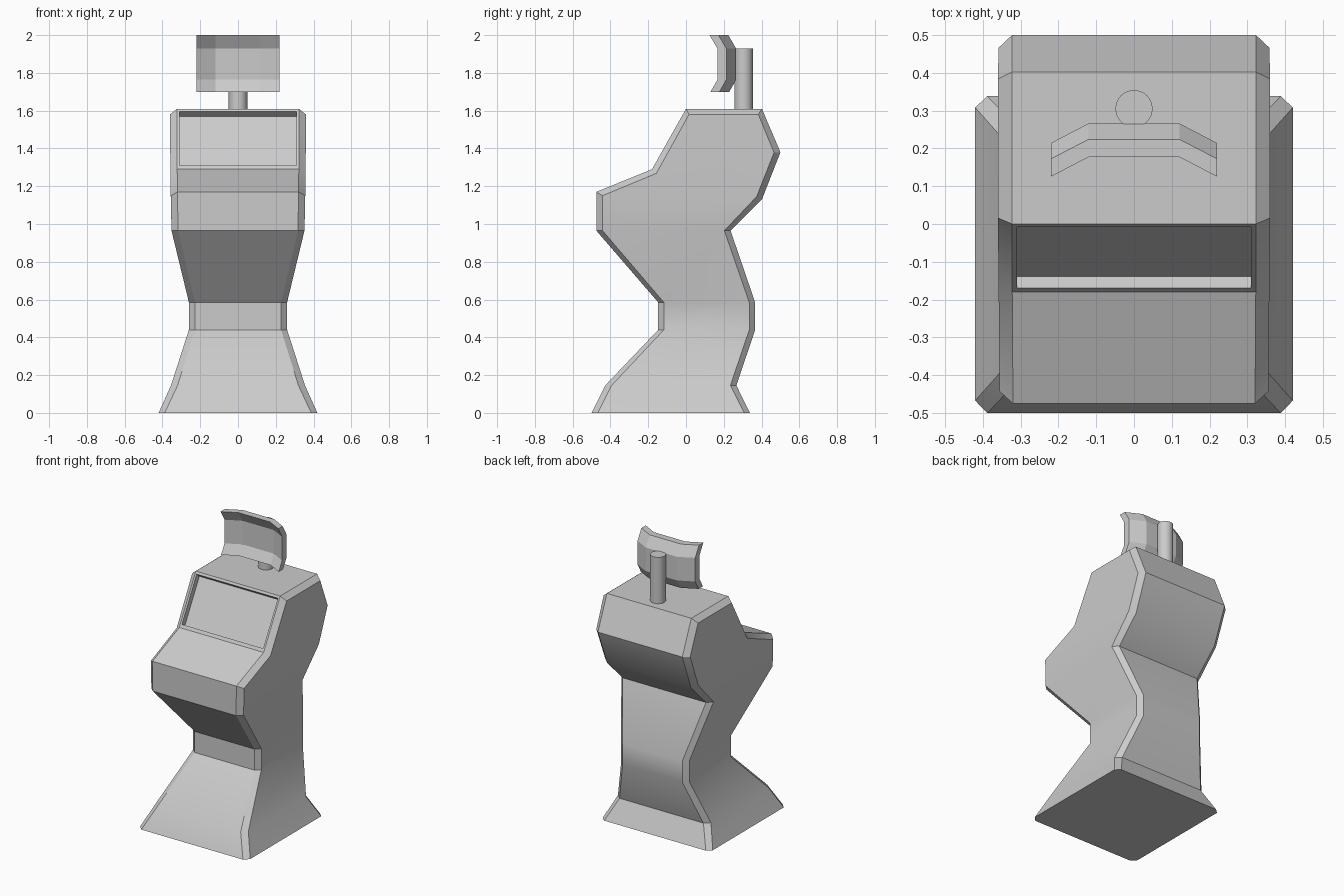
import bpy, bmesh, math
from mathutils import Vector

if "Cube" in bpy.data.objects:
    bpy.data.objects.remove(bpy.data.objects["Cube"])


def finish(bm, name, angle=None):
    bmesh.ops.recalc_face_normals(bm, faces=bm.faces)
    mesh = bpy.data.meshes.new(name)
    bm.to_mesh(mesh)
    bm.free()
    obj = bpy.data.objects.new(name, mesh)
    bpy.context.collection.objects.link(obj)
    if angle is not None:
        bpy.ops.object.select_all(action='DESELECT')
        obj.select_set(True)
        bpy.context.view_layer.objects.active = obj
        bpy.ops.object.shade_smooth_by_angle(angle=math.radians(angle))
    return obj


# Cabinet side outlines, bottom to top: (y, z) of the front/back panels,
# and (y, z) of the slightly smaller side panels behind the chamfer
front = [(-.5, 0), (-.428, .145), (-.147, .44), (-.147, .585),
         (-.475, .965), (-.475, 1.17), (-.18, 1.29), (0, 1.61)]
front_side = [(-.467, 0), (-.394, .145), (-.117, .44), (-.117, .585),
              (-.442, .965), (-.442, 1.15), (-.157, 1.268), (.016, 1.58)]
back = [(.338, 0), (.267, .145), (.366, .44), (.366, .585),
        (.236, .965), (.402, 1.13), (.5, 1.38), (.402, 1.61)]
back_side = [(.308, 0), (.235, .145), (.335, .44), (.335, .585),
             (.203, .965), (.374, 1.145), (.466, 1.378), (.383, 1.58)]
panel_w = [.388, .32, .228, .228, .318, .32, .322, .322]
side_w = [.42, .355, .26, .26, .352, .356, .358, .36]

# Cabinet body: wrap panel, chamfers and side skins
bm = bmesh.new()
verts = {}
for s in (-1, 1):
    for key, pts, ws in (('F', front, panel_w), ('f', front_side, side_w),
                         ('b', back_side, side_w), ('B', back, panel_w)):
        verts[key, s] = [bm.verts.new((s * w, y, z)) for (y, z), w in zip(pts, ws)]
ring = [('F', -1), ('F', 1), ('f', 1), ('b', 1), ('B', 1), ('B', -1), ('b', -1), ('f', -1)]
for j, key in enumerate(ring):
    a, b = verts[key], verts[ring[(j + 1) % 8]]
    for i in range(7):
        face = bm.faces.new((a[i], b[i], b[i + 1], a[i + 1]))
        if j == 0 and i == 6:
            screen = face
bm.faces.new([verts[k][0] for k in ring])
T = {k: verts[k][7] for k in ring}
bm.faces.new([T[k] for k in (('F', -1), ('F', 1), ('B', 1), ('B', -1))])
for s in (-1, 1):
    bm.faces.new([T[k, s] for k in 'FfbB'])
bmesh.ops.recalc_face_normals(bm, faces=bm.faces)

# Recessed screen
bmesh.ops.inset_individual(bm, faces=[screen], thickness=.017)
slope = Vector((0, .18, .32)).normalized()
mid = screen.calc_center_median().z
for v in screen.verts:
    v.co += slope * (.011 if v.co.z < mid else -.005)
inner = bmesh.ops.extrude_discrete_faces(bm, faces=[screen])['faces'][0]
bmesh.ops.translate(bm, verts=inner.verts, vec=(0, .03, -.026))
finish(bm, "cabinet", 30)

# Sign post
bm = bmesh.new()
bmesh.ops.create_cone(bm, cap_ends=True, segments=32, radius1=.049, radius2=.049, depth=.34)
bmesh.ops.translate(bm, verts=bm.verts, vec=(0, .305, 1.76))
finish(bm, "sign_post", 30)

# Curved sign panel: bent in plan and in section, then thickened
bm = bmesh.new()
grid = [[bm.verts.new((x, y + dy, z)) for x, y in ((-.22, .125), (-.12, .177), (.12, .177), (.22, .125))]
        for dy, z in ((.005, 1.7), (.042, 1.765), (.042, 1.928), (0, 2.0))]
for lo, hi in zip(grid, grid[1:]):
    for i in range(3):
        bm.faces.new((lo[i], lo[i + 1], hi[i + 1], hi[i]))
ext = bmesh.ops.extrude_face_region(bm, geom=bm.faces[:], use_keep_orig=True)
bmesh.ops.translate(bm, verts=[g for g in ext['geom'] if isinstance(g, bmesh.types.BMVert)],
                    vec=(0, .047, 0))
finish(bm, "sign_panel")
